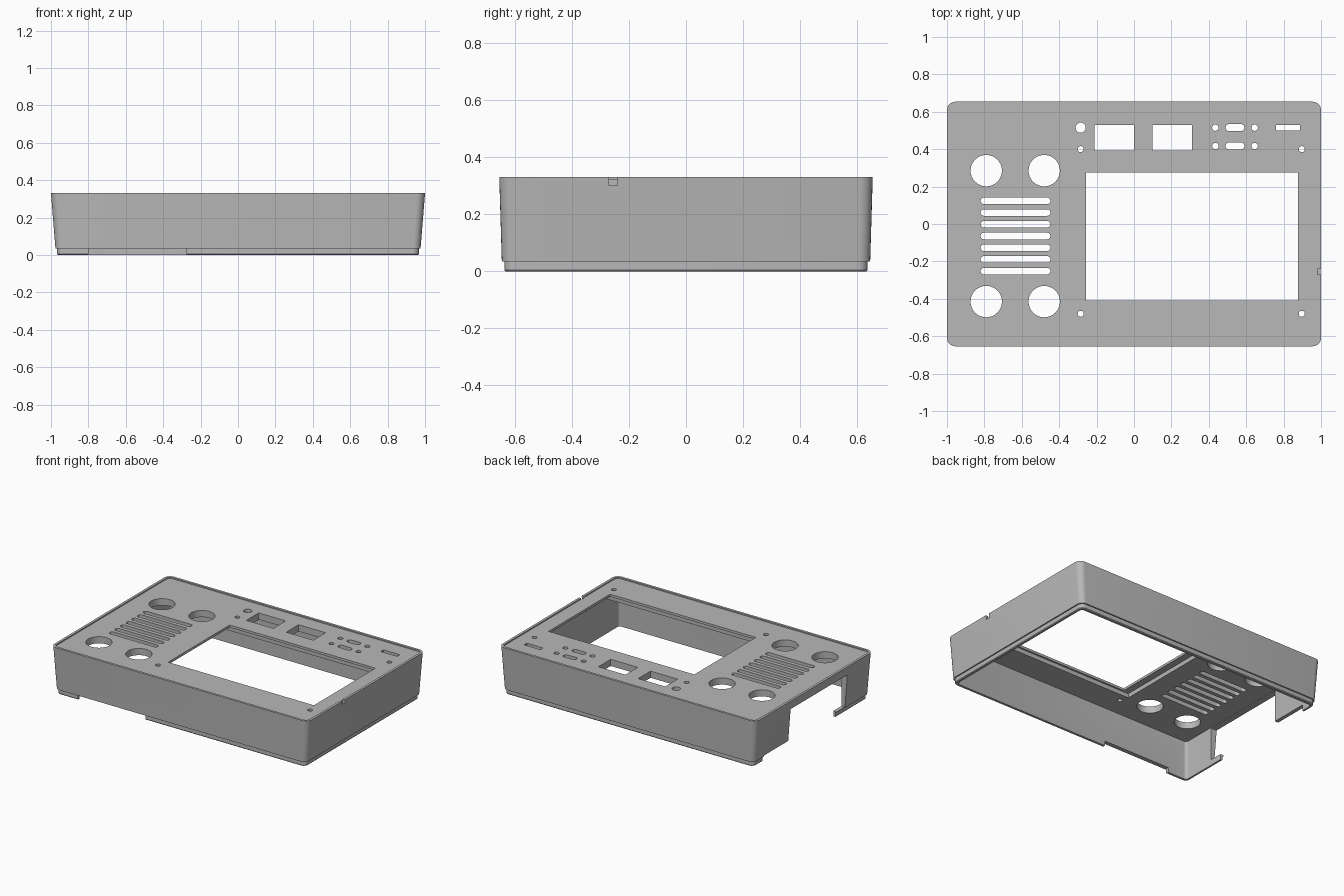
import bpy, bmesh
from math import sin, cos, pi

cube = bpy.data.objects.get("Cube")
if cube:
    bpy.data.objects.remove(cube, do_unlink=True)

grey = bpy.data.materials.new("plain grey")
grey.use_nodes = True
colour = (0.48, 0.48, 0.48, 1)
grey.diffuse_color = colour
grey.node_tree.nodes["Principled BSDF"].inputs["Base Color"].default_value = colour


def outline(x0, x1, y0, y1, r, steps=6):
    """Corner-rounded rectangle, counter-clockwise."""
    corners = [(x1 - r, y1 - r), (x0 + r, y1 - r), (x0 + r, y0 + r), (x1 - r, y0 + r)]
    pts = []
    for i, (cx, cy) in enumerate(corners):
        for k in range(steps + 1):
            a = (i + k / steps) * pi / 2
            pts.append((cx + r * cos(a), cy + r * sin(a)))
    return pts


def loft(bm, rings):
    """Skin a stack of (outline, z) rings and cap both ends."""
    loops = [[bm.verts.new((x, y, z)) for x, y in pts] for pts, z in rings]
    n = len(loops[0])
    for a, b in zip(loops, loops[1:]):
        for i in range(n):
            j = (i + 1) % n
            bm.faces.new((a[i], a[j], b[j], b[i]))
    bm.faces.new(loops[0][::-1])
    bm.faces.new(loops[-1])


def prism(bm, pts, z0, z1):
    loft(bm, [(pts, z0), (pts, z1)])


def box(bm, x0, x1, y0, y1, z0, z1):
    prism(bm, [(x0, y0), (x1, y0), (x1, y1), (x0, y1)], z0, z1)


def finish(bm, name):
    bmesh.ops.recalc_face_normals(bm, faces=bm.faces)
    mesh = bpy.data.meshes.new(name)
    bm.to_mesh(mesh)
    bm.free()
    ob = bpy.data.objects.new(name, mesh)
    bpy.context.collection.objects.link(ob)
    return ob


# Shell: inside ceiling, inner wall, bottom lip, tapered wall, top rim, top panel
def ring(hx, hy, r, z):
    return outline(-hx, hx, -hy, hy, r), z


TOP, PANEL, CEILING = 0.33, 0.322, 0.275
bm = bmesh.new()
loft(bm, [
    ring(0.95, 0.615, 0.02, CEILING),
    ring(0.95, 0.615, 0.02, 0),
    ring(0.963, 0.632, 0.03, 0),
    ring(0.967, 0.636, 0.034, 0.005),
    ring(0.967, 0.636, 0.034, 0.034),
    ring(0.976, 0.645, 0.04, 0.034),
    ring(1.0, 0.654, 0.045, TOP),
    ring(0.983, 0.637, 0.03, TOP),
    ring(0.983, 0.637, 0.03, PANEL),
])
shell = finish(bm, "enclosure_shell")
shell.data.materials.append(grey)

# Openings through the top panel
bm = bmesh.new()
LOW, HIGH = 0.2, 0.4


def hole(x, y, r):
    prism(bm, [(x + r * cos(k * pi / 16), y + r * sin(k * pi / 16)) for k in range(32)], LOW, HIGH)


def slot(x0, x1, y, h):
    prism(bm, outline(x0, x1, y - h / 2, y + h / 2, h * 0.49), LOW, HIGH)


for x in (-0.79, -0.48):
    for y in (0.285, -0.415):
        hole(x, y, 0.084)
for i in range(7):
    slot(-0.82, -0.447, 0.124 - i * 0.0627, 0.035)
for x in (-0.285, 0.897):
    for y in (0.4, -0.48):
        hole(x, y, 0.016)
hole(-0.285, 0.515, 0.027)
for y in (0.515, 0.417):
    slot(0.49, 0.59, y, 0.038)
    for x in (0.435, 0.645):
        hole(x, y, 0.017)
for x in (-0.21, 0.1):
    box(bm, x, x + 0.21, 0.393, 0.53, LOW, HIGH)
box(bm, 0.76, 0.887, 0.5, 0.53, LOW, HIGH)
box(bm, -0.257, 0.876, -0.408, 0.275, LOW, HIGH)
# Large side opening and the small rim notch opposite
box(bm, -1.1, -0.9, -0.37, 0.26, 0.04, 0.27)
box(bm, 0.98, 1.1, -0.27, -0.24, 0.3, HIGH)
openings = finish(bm, "openings_cutter")

# Screen pocket under the panel and gaps in the bottom lip
bm = bmesh.new()
box(bm, -0.305, 0.925, -0.42, 0.287, LOW, 0.305)
box(bm, -1.1, -0.9, -0.28, 0.53, -0.1, 0.042)
box(bm, -0.8, -0.275, -0.75, -0.55, -0.1, 0.034)
recesses = finish(bm, "recesses_cutter")

for cutter in (openings, recesses):
    cutter.hide_render = True
    mod = shell.modifiers.new("cut", 'BOOLEAN')
    mod.operation = 'DIFFERENCE'
    mod.solver = 'EXACT'
    mod.object = cutter

# Bake the cuts, drop the cutters and shade
bpy.context.view_layer.update()
deps = bpy.context.evaluated_depsgraph_get()
cut_mesh = bpy.data.meshes.new_from_object(shell.evaluated_get(deps))
shell.modifiers.clear()
shell.data = cut_mesh
for cutter in (openings, recesses):
    bpy.data.objects.remove(cutter, do_unlink=True)
cut_mesh.materials.clear()
cut_mesh.materials.append(grey)
for f in cut_mesh.polygons:
    f.material_index = 0
bpy.ops.object.select_all(action='DESELECT')
shell.select_set(True)
bpy.context.view_layer.objects.active = shell
bpy.ops.object.shade_smooth_by_angle(angle=0.5)
